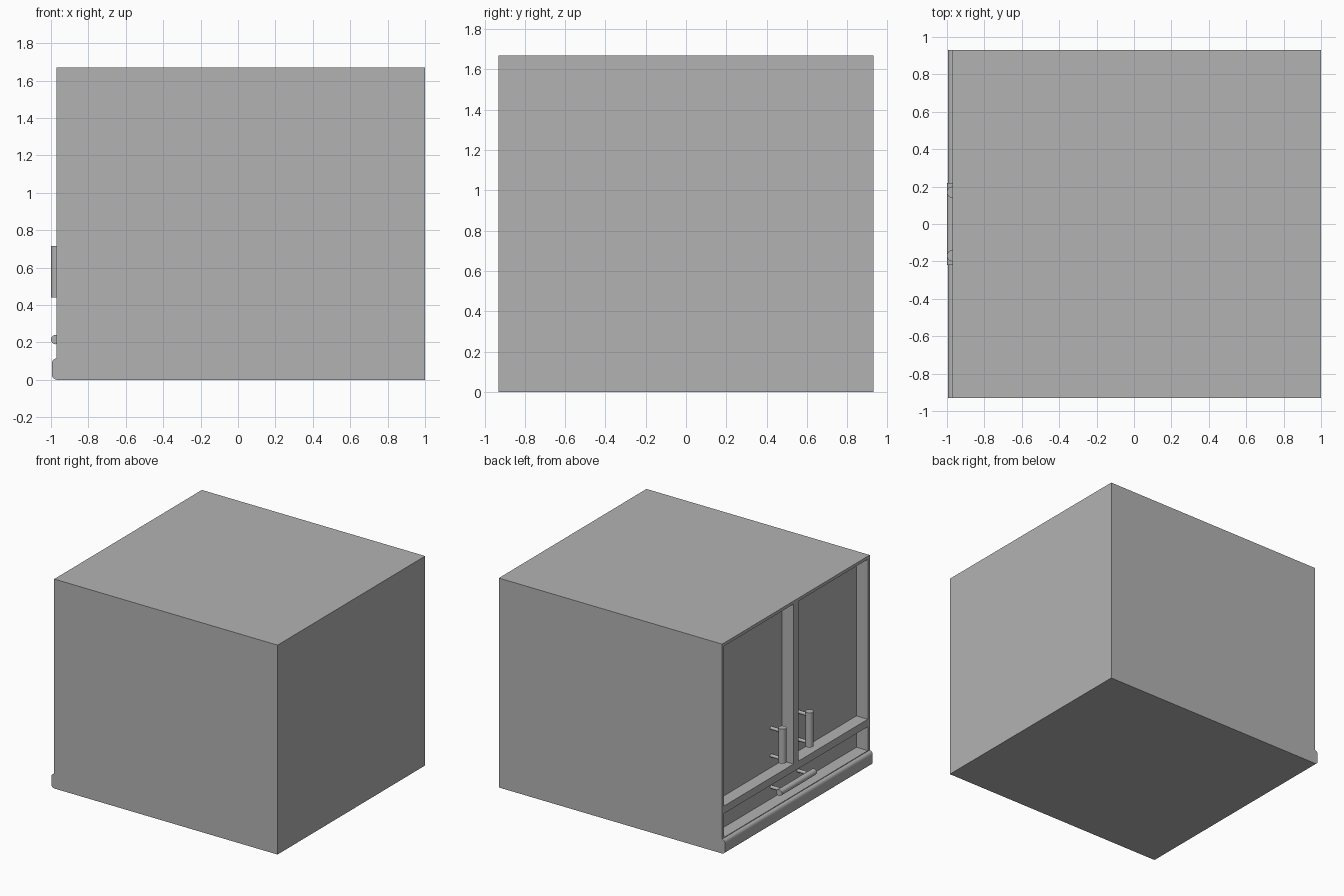
import bpy
import math
from mathutils import Vector

cube = bpy.data.objects.get("Cube")
if cube:
    bpy.data.objects.remove(cube, do_unlink=True)

grey = bpy.data.materials.new("plain_grey")
grey.use_nodes = True
COLOUR = (0.45, 0.45, 0.45, 1)
grey.diffuse_color = COLOUR
grey.node_tree.nodes["Principled BSDF"].inputs["Base Color"].default_value = COLOUR

FACE, PANEL, BACK = -0.97, -0.87, 1.0    # door side, recessed panels, rear
HALF, TOP = 0.93, 1.67
WALL, POST = 0.025, 0.03
BASE, SHELF_LOW, SHELF_TOP = 0.12, 0.31, 0.37


def box(name, x, y, z):
    bpy.ops.mesh.primitive_cube_add(size=1)
    ob = bpy.context.object
    ob.name = name
    lo, hi = Vector((x[0], y[0], z[0])), Vector((x[1], y[1], z[1]))
    for v in ob.data.vertices:
        v.co = (lo + hi) / 2 + v.co * (hi - lo)
    ob.data.materials.append(grey)
    return ob


def rod(name, start, end, radius):
    a, b = Vector(start), Vector(end)
    bpy.ops.mesh.primitive_cylinder_add(vertices=24, radius=radius, depth=(b - a).length,
                                        location=(a + b) / 2)
    ob = bpy.context.object
    ob.name = name
    ob.rotation_euler = (b - a).to_track_quat('Z', 'Y').to_euler()
    ob.data.materials.append(grey)
    bpy.ops.object.shade_smooth_by_angle(angle=math.radians(40))


# Cabinet body with two door openings and one drawer opening
body = box("cabinet_body", (FACE, BACK), (-HALF, HALF), (0, TOP))
inner = HALF - WALL
openings = {
    "left_door": ((POST, inner), (SHELF_TOP, TOP - WALL)),
    "right_door": ((-inner, -POST), (SHELF_TOP, TOP - WALL)),
    "drawer_front": ((-inner, inner), (BASE, SHELF_LOW)),
}
for name, (y, z) in openings.items():
    cutter = box("cutter", (FACE - 0.1, PANEL + 0.02), y, z)
    cut = body.modifiers.new("opening", 'BOOLEAN')
    cut.object = cutter
    cut.solver = 'EXACT'
    bpy.context.view_layer.objects.active = body
    bpy.ops.object.modifier_apply(modifier=cut.name)
    bpy.data.objects.remove(cutter, do_unlink=True)
    box(name, (PANEL, PANEL + 0.02), y, z)

# Rounded moulding along the foot
foot = box("foot_moulding", (-0.995, FACE + 0.03), (-HALF, HALF), (0, 0.115))
bevel = foot.modifiers.new("round", 'BEVEL')
bevel.width = 0.027
bevel.segments = 5
bevel.limit_method = 'WEIGHT'
weights = foot.data.attributes.new("bevel_weight_edge", 'FLOAT', 'EDGE')
for e in foot.data.edges:
    a, b = (foot.data.vertices[i].co for i in e.vertices)
    if a.x < FACE and b.x < FACE and abs(a.y - b.y) > 1:
        weights.data[e.index].value = 1
bpy.ops.object.shade_smooth_by_angle(angle=math.radians(40))

# Upright door handles, each on two stand-offs
for side, s in (("left", -1), ("right", 1)):
    y = 0.17 * s
    rod(side + "_door_handle", (-0.97, y, 0.44), (-0.97, y, 0.715), 0.03)
    for z in (0.465, 0.685):
        rod(side + "_door_standoff", (PANEL, y, z), (-0.97, y, z), 0.013)
    rod(side + "_drawer_standoff", (PANEL, y, 0.215), (-0.975, y, 0.215), 0.013)

# Level drawer handle
rod("drawer_handle", (-0.975, -0.22, 0.215), (-0.975, 0.22, 0.215), 0.025)
